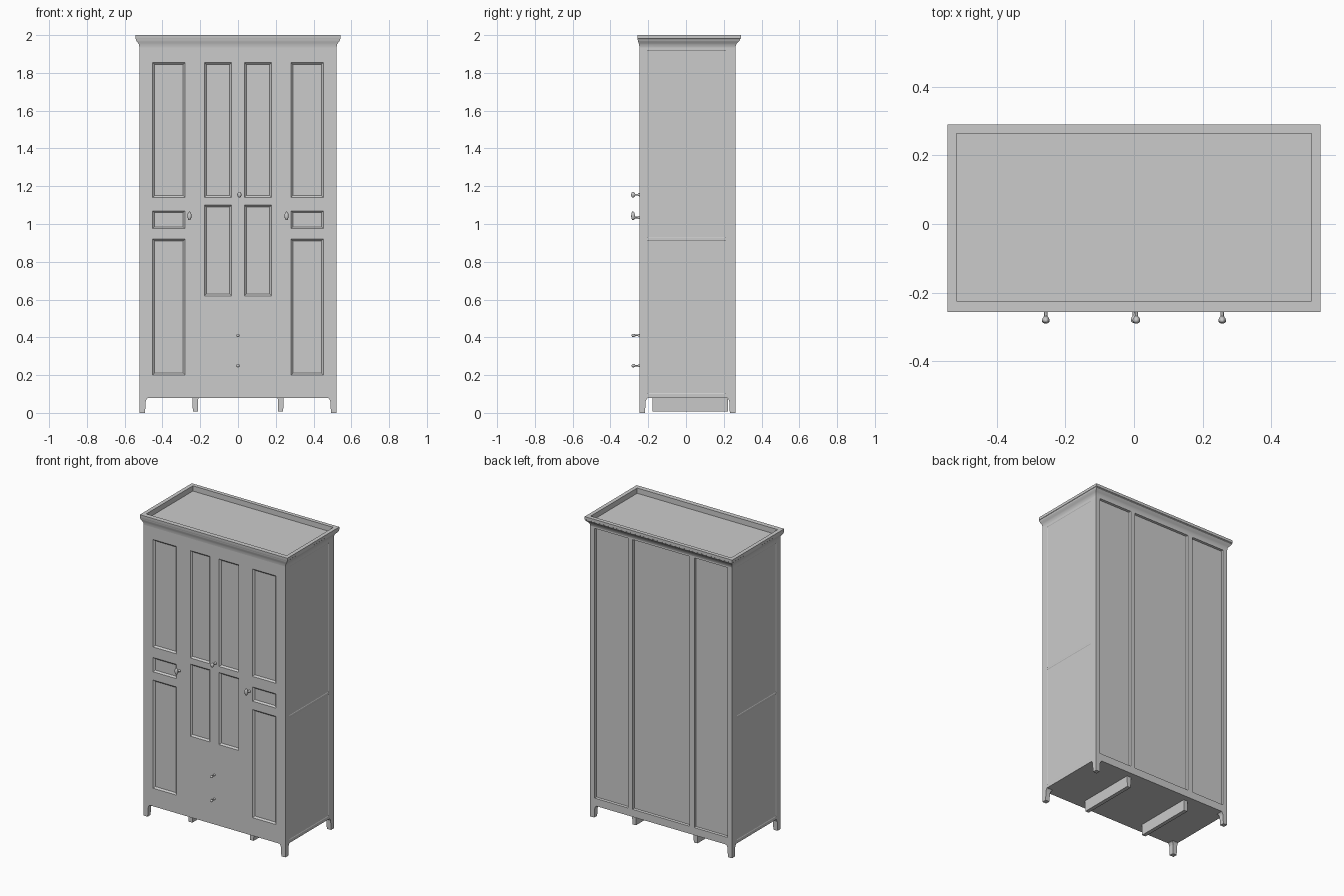
import bpy, bmesh, math
from mathutils import Matrix, Vector

if "Cube" in bpy.data.objects:
    bpy.data.objects.remove(bpy.data.objects["Cube"])

X, YF, YB = 0.522, -0.247, 0.262      # half width, front and back planes
Z0, ZT, TH = 0.08, 1.96, 0.02         # case bottom, case top, board thickness


def finish(bm, name, smooth=None):
    mesh = bpy.data.meshes.new(name)
    bm.to_mesh(mesh)
    bm.free()
    ob = bpy.data.objects.new(name, mesh)
    bpy.context.collection.objects.link(ob)
    if smooth:
        bpy.ops.object.select_all(action='DESELECT')
        ob.select_set(True)
        bpy.context.view_layer.objects.active = ob
        bpy.ops.object.shade_smooth_by_angle(angle=math.radians(smooth))
    return ob


def loft(name, rings, smooth=None):
    """Skin a list of equal point rings and cap both ends."""
    bm = bmesh.new()
    vs = [[bm.verts.new(p) for p in r] for r in rings]
    n = len(vs[0])
    for a, b in zip(vs, vs[1:]):
        for i in range(n):
            j = (i + 1) % n
            bm.faces.new((a[i], a[j], b[j], b[i]))
    bm.faces.new(vs[0][::-1])
    bm.faces.new(vs[-1])
    bmesh.ops.recalc_face_normals(bm, faces=bm.faces[:])
    return finish(bm, name, smooth)


def rect(x0, x1, y0, y1, z):
    return [(x0, y0, z), (x1, y0, z), (x1, y1, z), (x0, y1, z)]


def box(name, x0, x1, y0, y1, z0, z1):
    return loft(name, [rect(x0, x1, y0, y1, z0), rect(x0, x1, y0, y1, z1)])


def board(name, u0, u1, z0, z1, panels=(), depth=0.01, slope=0.01, turn=0, at=(0, YF, 0)):
    """Board facing -y with sunken panels (u0, u1, z0, z1), turned into place."""
    bm = bmesh.new()
    us = sorted({u0, u1, *[v for p in panels for v in p[:2]]})
    zs = sorted({z0, z1, *[v for p in panels for v in p[2:]]})
    grid = [[bm.verts.new((u, 0, z)) for z in zs] for u in us]
    groups = [[] for _ in panels]
    for i in range(len(us) - 1):
        for j in range(len(zs) - 1):
            f = bm.faces.new((grid[i][j], grid[i + 1][j], grid[i + 1][j + 1], grid[i][j + 1]))
            cu, cz = (us[i] + us[i + 1]) / 2, (zs[j] + zs[j + 1]) / 2
            for g, p in zip(groups, panels):
                if p[0] < cu < p[1] and p[2] < cz < p[3]:
                    g.append(f)
    bm.normal_update()
    for g in groups:
        bmesh.ops.inset_region(bm, faces=g, thickness=slope, depth=-depth, use_even_offset=True)
    rim = [e for e in bm.edges if e.is_boundary]
    new = bmesh.ops.extrude_edge_only(bm, edges=rim)['geom']
    bmesh.ops.translate(bm, vec=(0, TH, 0), verts=[v for v in new if isinstance(v, bmesh.types.BMVert)])
    bmesh.ops.recalc_face_normals(bm, faces=bm.faces[:])
    bm.transform(Matrix.Translation(at) @ Matrix.Rotation(math.radians(turn), 4, 'Z'))
    # the board is open at the back, so make sure the face looks outward
    out = Matrix.Rotation(math.radians(turn), 3, 'Z') @ Vector((0, -1, 0))
    bm.normal_update()
    if max(bm.faces, key=lambda f: f.calc_area()).normal.dot(out) < 0:
        bmesh.ops.reverse_faces(bm, faces=bm.faces[:])
    return finish(bm, name)


def knob(name, x, z, r, length, tall=1.0, lift=0.0):
    """Turned knob sticking out of the front; the head can be stretched and lifted."""
    prof = [(0.75, 0.0), (0.7, 0.12), (0.45, 0.2), (0.42, 0.5), (0.8, 0.62),
            (1, 0.75), (0.95, 0.88), (0.6, 0.97), (0.2, 1.0)]
    rings = []
    for k, d in prof:
        s = tall if d > 0.5 else 1
        up = lift if d > 0.5 else 0
        rings.append([(x + k * r * math.cos(a), YF - d * length, z + up + k * r * s * math.sin(a))
                      for a in (2 * math.pi * i / 16 for i in range(16))])
    loft(name, rings, 50)


# inner carcass with the floor
box("carcass", -X + TH, X - TH, YF + TH, YB - TH, Z0, ZT)

# tall outer doors, mirrored
for side, tag in ((-1, "left"), (1, "right")):
    def span(a, b):
        return tuple(sorted((a * side, b * side)))
    board(tag + "_outer_door", *span(0.23, X), 0.17, ZT,
          [(*span(0.28, 0.452), a, b) for a, b in ((0.2, 0.92), (0.975, 1.07), (1.14, 1.855))])
    board(tag + "_centre_door", *span(0, 0.23), 0.49, ZT,
          [(*span(0.034, 0.178), a, b) for a, b in ((0.62, 1.1), (1.14, 1.855))])

# drawers and base rail
for i, z in enumerate((0.17, 0.33)):
    board(f"drawer_{i + 1}", -0.23, 0.23, z, z + 0.16)
board("base_rail", -X, X, Z0, 0.17)

# side boards with very shallow panels
for side, tag in ((-1, "left"), (1, "right")):
    a, b = sorted(((YF + TH) * side, (YB - TH) * side))
    p, q = sorted((-0.205 * side, 0.21 * side))
    board(tag + "_side", a, b, Z0, ZT, [(p, q, 0.1, 0.915), (p, q, 0.925, 1.92)],
          depth=0.002, slope=0.004, turn=90 * side, at=(X * side, 0, 0))

# back with three sunken panels
board("back", -X, X, Z0, ZT,
      [(a, b, 0.13, 1.925) for a, b in ((-0.49, -0.245), (-0.21, 0.21), (0.245, 0.49))],
      depth=0.014, slope=0.003, turn=180, at=(0, YB, 0))

# flared cornice with a sunken top
rings = []
for t, z in ((-0.1, 1.925), (0, 1.935), (0.1, 1.95), (0.35, 1.958), (0.7, 1.968), (0.9, 1.975),
             (0.9, 1.98), (1, 1.982), (1, 2.0)):
    rings.append(rect(-X - 0.021 * t, X + 0.021 * t, YF - 0.010 * t, YB + 0.028 * t, z))
for z in (2.0, 1.965):
    rings.append(rect(-0.517, 0.517, -0.225, 0.264, z))
loft("cornice", rings, 35)

# tapered corner feet
for sx, tx in ((-1, "left"), (1, "right")):
    for yo, d, ty in ((YF, 1, "front"), (YB, -1, "back")):
        foot = []
        for w, z in ((0.03, 0), (0.033, 0.06), (0.038, 0.073), (0.046, Z0 + 0.002)):
            xs = sorted((sx * X, sx * (X - w)))
            ys = sorted((yo, yo + d * w))
            foot.append(rect(*xs, *ys, z))
        loft(f"{ty}_{tx}_foot", foot)
    # support runner under the floor
    a, b = sorted((sx * 0.21, sx * 0.242))
    loft(tx + "_runner", [rect(a + 0.003, b - 0.003, -0.177, 0.222, 0.008),
                          rect(a, b, -0.177, 0.222, Z0 + 0.005)])

# knobs
for sx, tag in ((-1, "left"), (1, "right")):
    knob(tag + "_door_knob", sx * 0.257, 1.035, 0.011, 0.043, 2.1, 0.008)
knob("centre_door_knob", 0.007, 1.155, 0.011, 0.043, 1.4)
for i, z in enumerate((0.25, 0.41)):
    knob(f"drawer_knob_{i + 1}", 0, z, 0.009, 0.041)
